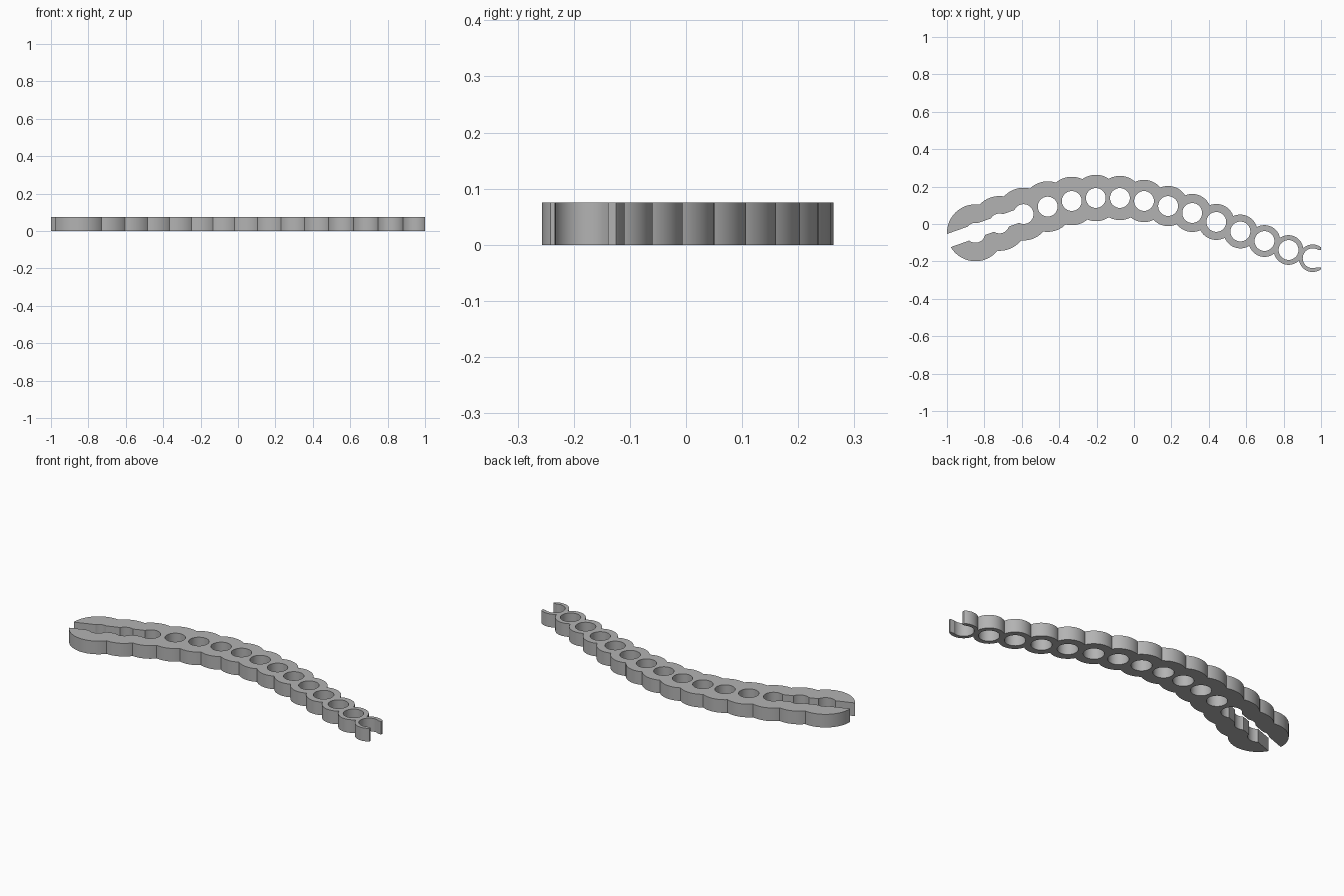
import bpy, math

HEIGHT = 0.075
HOLE_R = 0.053

if "Cube" in bpy.data.objects:
    bpy.data.objects.remove(bpy.data.objects["Cube"], do_unlink=True)

grey = bpy.data.materials.new("plain_grey")
grey.use_nodes = True
colour = (0.45, 0.45, 0.45, 1)
grey.diffuse_color = colour
grey.node_tree.nodes["Principled BSDF"].inputs["Base Color"].default_value = colour

# Centreline of the curved bar, evenly spaced in x
ys = [-0.047, 0.003, 0.053, 0.093, 0.123, 0.139, 0.139, 0.123,
      0.096, 0.059, 0.011, -0.04, -0.091, -0.139, -0.183]
centres = [(-0.848 + 0.1288 * i, y) for i, y in enumerate(ys)]


def disc(name, centre, radius, depth):
    bpy.ops.mesh.primitive_cylinder_add(vertices=72, radius=radius, depth=depth,
                                        location=(*centre, HEIGHT / 2))
    ob = bpy.context.object
    ob.name = name
    return ob


def block(name, start, length, width, angle, depth=0.5):
    """Block running from start along the given direction."""
    x = start[0] + math.cos(angle) * length / 2
    y = start[1] + math.sin(angle) * length / 2
    bpy.ops.mesh.primitive_cube_add(size=1, location=(x, y, HEIGHT / 2),
                                    rotation=(0, 0, angle))
    ob = bpy.context.object
    ob.name = name
    ob.scale = (length, width, depth)
    bpy.context.view_layer.update()
    return ob


def combine(target, other, operation):
    mod = target.modifiers.new("combine", 'BOOLEAN')
    mod.operation = operation
    mod.solver = 'EXACT'
    mod.object = other
    bpy.context.view_layer.objects.active = target
    bpy.ops.object.modifier_apply(modifier=mod.name)
    bpy.data.objects.remove(other, do_unlink=True)


# Overlapping discs, tapering towards the right, form the scalloped bar
bar = None
for i, c in enumerate(centres):
    d = disc("scalloped_bar", c, 0.152 - 0.0056 * i, 0.2 + 0.004 * i)
    if bar is None:
        bar = d
    else:
        combine(bar, d, 'UNION')

# Trim to an even thickness and a straight right end
combine(bar, block("trim", (-1.2, 0), 2.2, 1, 0, HEIGHT), 'INTERSECT')

# Round holes along the centreline
for c in centres:
    combine(bar, disc("hole", c, HOLE_R, 0.4), 'DIFFERENCE')

# Slot between the jaws, and the opening of the last ring
combine(bar, block("jaw_slot", centres[2], 0.6, 0.073, math.radians(180 + 19.5)),
        'DIFFERENCE')
combine(bar, block("ring_opening", centres[-1], 0.2, 0.094, math.radians(-4)),
        'DIFFERENCE')

# Finish
bar.data.materials.clear()
bar.data.materials.append(grey)
for p in bar.data.polygons:
    p.material_index = 0
bpy.ops.object.select_all(action='DESELECT')
bar.select_set(True)
bpy.context.view_layer.objects.active = bar
bpy.ops.object.shade_smooth_by_angle(angle=math.radians(25))
